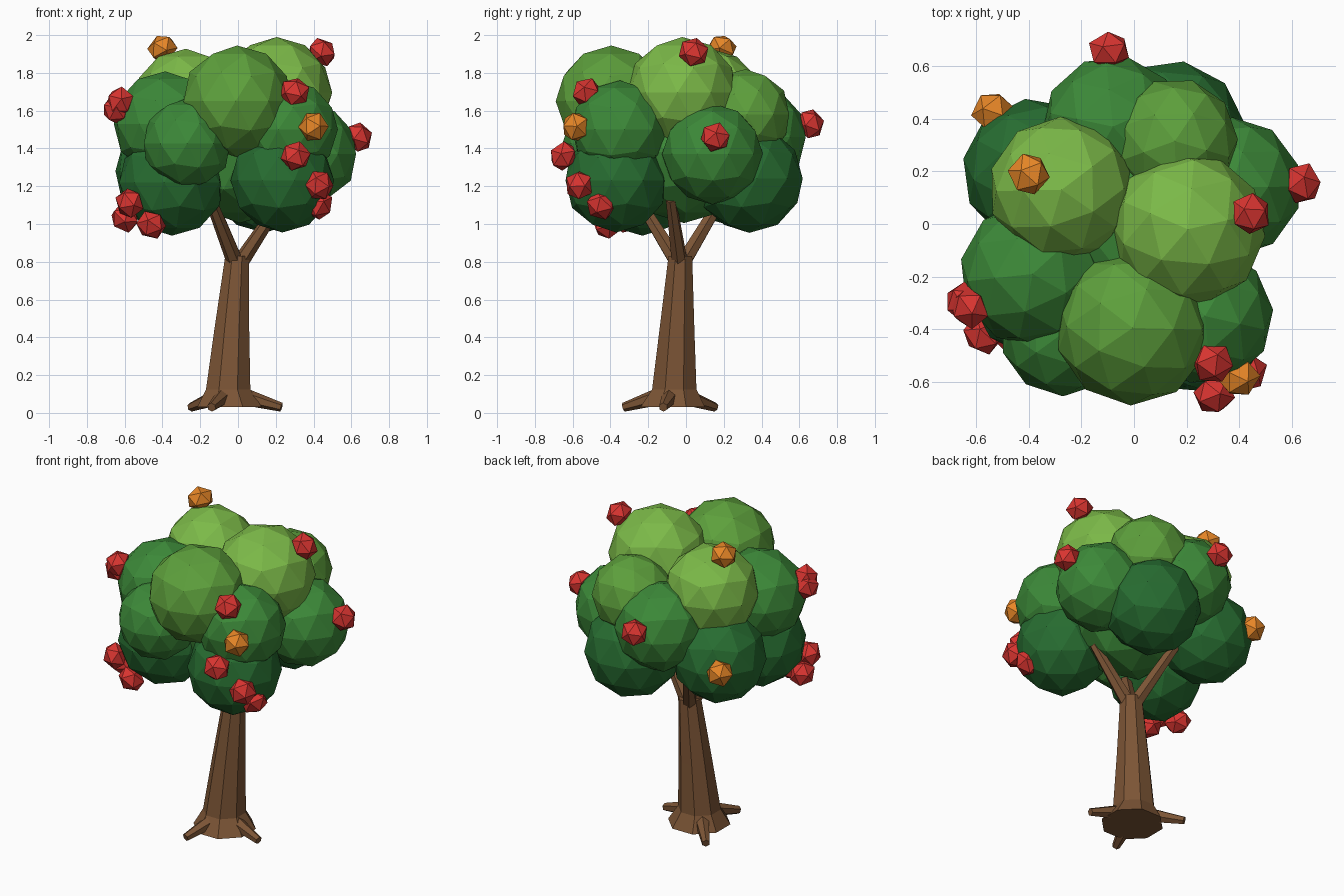
import bpy, bmesh, math, random
from mathutils import Vector, Matrix

if "Cube" in bpy.data.objects:
    bpy.data.objects.remove(bpy.data.objects["Cube"])

random.seed(4)


def material(name, rgb):
    m = bpy.data.materials.new(name)
    m.diffuse_color = (*rgb, 1)
    m.use_nodes = True
    m.node_tree.nodes["Principled BSDF"].inputs["Base Color"].default_value = m.diffuse_color
    return m


BARK = material("bark", (0.20, 0.09, 0.036))
GREENS = [material("leaf_dark", (0.02, 0.15, 0.03)),
          material("leaf_mid", (0.045, 0.25, 0.04)),
          material("leaf_bright", (0.11, 0.35, 0.045)),
          material("leaf_light", (0.20, 0.49, 0.065))]
RED = material("fruit_red", (0.70, 0.035, 0.03))
ORANGE = material("fruit_orange", (0.80, 0.24, 0.02))


def finish(bm, name, mat):
    bmesh.ops.recalc_face_normals(bm, faces=bm.faces)
    me = bpy.data.meshes.new(name)
    bm.to_mesh(me)
    bm.free()
    me.materials.append(mat)
    ob = bpy.data.objects.new(name, me)
    bpy.context.collection.objects.link(ob)
    return ob


def tube(name, pts, sides, axis=None):
    """Capped loft through (x, y, z, radius) rings."""
    d = axis or Vector(pts[-1][:3]) - Vector(pts[0][:3])
    q = d.to_track_quat('Z', 'Y')
    bm = bmesh.new()
    rings = []
    for x, y, z, r in pts:
        ring = []
        for i in range(sides):
            a = 2 * math.pi * (i + 0.5) / sides
            ring.append(bm.verts.new(Vector((x, y, z)) + q @ Vector((r * math.cos(a), r * math.sin(a), 0))))
        rings.append(ring)
    for a, b in zip(rings, rings[1:]):
        for i in range(sides):
            j = (i + 1) % sides
            bm.faces.new((a[i], a[j], b[j], b[i]))
    bm.faces.new(rings[0][::-1])
    bm.faces.new(rings[-1])
    return finish(bm, name, BARK)


def ico(name, loc, r, subdiv, mat, rot, scale=(1, 1, 1)):
    bm = bmesh.new()
    bmesh.ops.create_icosphere(bm, subdivisions=subdiv, radius=r,
                               matrix=Matrix.LocRotScale(Vector(loc), rot, Vector(scale)))
    return finish(bm, name, mat)


# Leaning trunk with a flared foot
tube("trunk", [(-0.045, -0.07, 0.03, 0.185), (-0.052, -0.062, 0.125, 0.127),
               (-0.033, -0.048, 0.44, 0.10), (-0.005, -0.03, 0.83, 0.068)], 8, Vector((0, 0, 1)))

# Three roots
for i, (x, y) in enumerate([(0.23, -0.12), (-0.14, -0.33), (-0.25, 0.155)]):
    tube(f"root_{i + 1}", [(-0.05, -0.07, 0.11, 0.055), (x, y, 0.03, 0.024)], 6)

# Three branches forking into the crown
for i, (x, y, z) in enumerate([(0.235, -0.08, 1.13), (-0.18, 0.24, 1.22), (-0.17, -0.29, 1.19)]):
    tube(f"branch_{i + 1}", [(-0.005, -0.03, 0.77, 0.045), (x, y, z, 0.028)], 6)

# Foliage clumps: x, y, z, radius, green
CLUMPS = [
    (0.205, -0.02, 1.695, 0.295, 3), (-0.275, 0.13, 1.65, 0.278, 3),
    (-0.005, -0.395, 1.65, 0.295, 2), (0.155, 0.315, 1.58, 0.24, 2),
    (-0.08, 0.37, 1.46, 0.27, 1), (0.37, 0.14, 1.37, 0.267, 1),
    (-0.385, -0.19, 1.53, 0.278, 1), (-0.27, -0.415, 1.425, 0.24, 1),
    (0.27, -0.35, 1.50, 0.26, 1), (-0.375, 0.20, 1.28, 0.278, 0),
    (0.235, -0.37, 1.23, 0.275, 0), (-0.35, -0.23, 1.22, 0.282, 0),
    (0.14, 0.335, 1.24, 0.287, 0), (0.01, -0.01, 1.38, 0.375, 1),
]
for i, (x, y, z, r, g) in enumerate(CLUMPS):
    turn = Matrix.Rotation(random.uniform(0, 6.28), 3, 'Z').to_quaternion()
    ico(f"foliage_{i + 1}", (x, y, z), r, 2, GREENS[g], turn)

# Faceted fruit
FRUIT = {
    "red_fruit": (RED, [(0.445, 0.04, 1.91), (0.30, -0.53, 1.70), (0.64, 0.155, 1.46),
                        (0.305, -0.65, 1.36), (0.43, -0.565, 1.205), (0.43, -0.45, 1.10),
                        (-0.625, -0.32, 1.65), (-0.645, -0.30, 1.61), (-0.575, -0.42, 1.11),
                        (-0.60, -0.32, 1.03), (-0.46, -0.42, 0.995), (-0.095, 0.66, 1.53)]),
    "orange_fruit": (ORANGE, [(-0.40, 0.19, 1.93), (0.40, -0.585, 1.515), (-0.54, 0.43, 1.30)]),
}
for name, (mat, spots) in FRUIT.items():
    for i, p in enumerate(spots):
        c = min(CLUMPS, key=lambda k: (Vector(k[:3]) - Vector(p)).length - k[3])
        rot = (Vector(p) - Vector(c[:3])).to_track_quat('Z', 'Y')
        ico(f"{name}_{i + 1}", p, 0.083, 1, mat, rot, (1, 1, 0.88))
